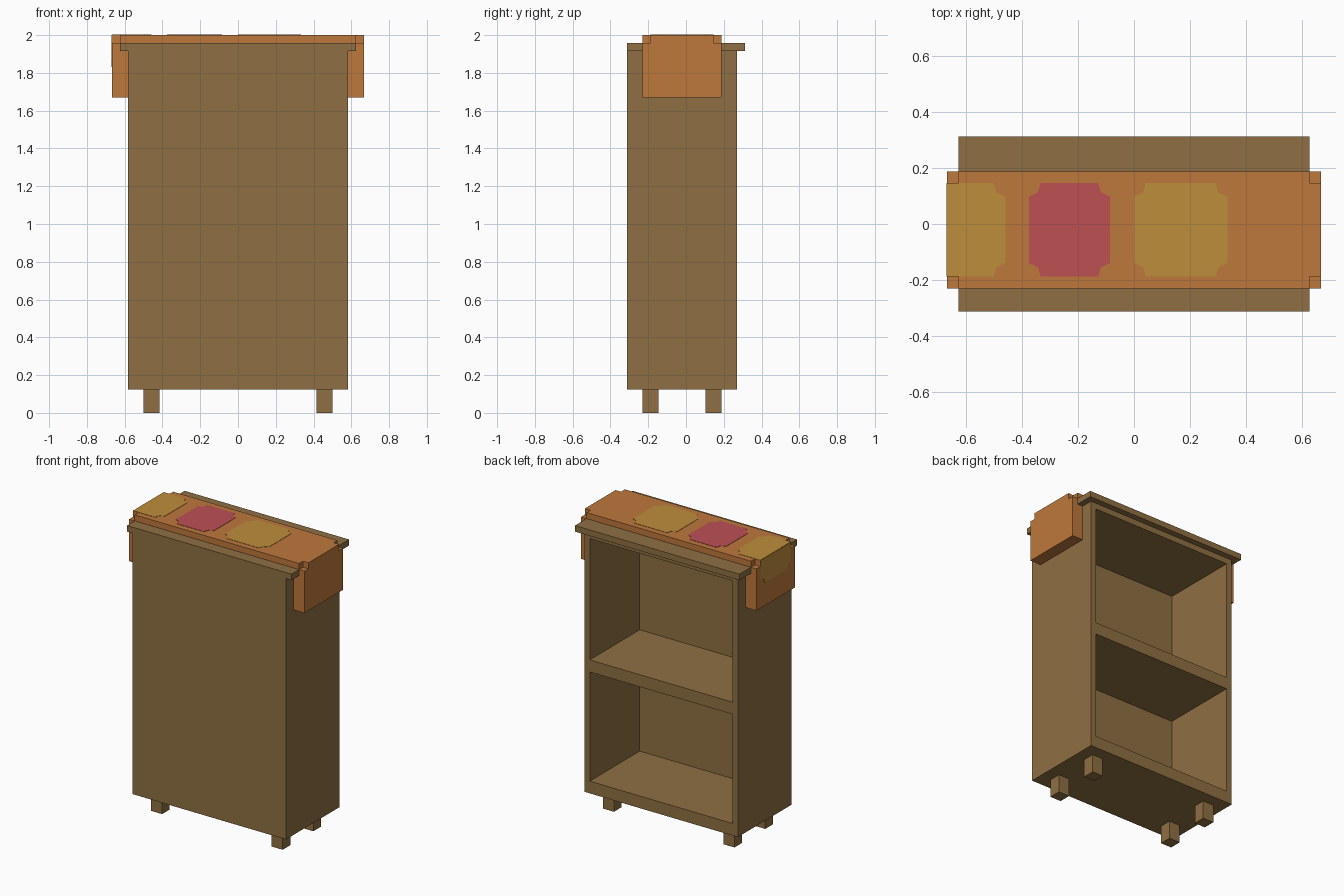
import bpy, bmesh
from mathutils import Vector

if "Cube" in bpy.data.objects:
    bpy.data.objects.remove(bpy.data.objects["Cube"])

U = 1 / 24  # design grid unit


def material(name, rgb):
    m = bpy.data.materials.new(name)
    lin = [((c / 255 + 0.055) / 1.055) ** 2.4 for c in rgb]
    m.diffuse_color = (*lin, 1)
    m.use_nodes = True
    m.node_tree.nodes["Principled BSDF"].inputs["Base Color"].default_value = m.diffuse_color
    return m


WOOD = material("brown wood", (143, 111, 66))
CLOTH = material("orange cloth", (190, 120, 60))
GOLD = material("gold patch", (190, 141, 60))
PINK = material("pink patch", (190, 80, 84))


def prism(name, outline, offset, mat):
    """Extrude a flat 3D outline along an offset vector."""
    bm = bmesh.new()
    face = bm.faces.new([bm.verts.new(p) for p in outline])
    new = bmesh.ops.extrude_face_region(bm, geom=[face])["geom"]
    verts = [g for g in new if isinstance(g, bmesh.types.BMVert)]
    bmesh.ops.translate(bm, verts=verts, vec=Vector(offset))
    bmesh.ops.recalc_face_normals(bm, faces=bm.faces)
    me = bpy.data.meshes.new(name)
    bm.to_mesh(me)
    bm.free()
    me.materials.append(mat)
    ob = bpy.data.objects.new(name, me)
    bpy.context.collection.objects.link(ob)
    return ob


def box(name, x, y, z, mat):
    """Box from (min, max) pairs in grid units."""
    (a, b), (c, d), (e, f) = [(p * U, q * U) for p, q in (x, y, z)]
    return prism(name, [(a, c, e), (b, c, e), (b, d, e), (a, d, e)],
                 (0, 0, f - e), mat)


def cut(target, cutters):
    for c in cutters:
        mod = target.modifiers.new("cut", 'BOOLEAN')
        mod.operation, mod.solver, mod.object = 'DIFFERENCE', 'EXACT', c
        bpy.context.view_layer.objects.active = target
        bpy.ops.object.modifier_apply(modifier=mod.name)
        bpy.data.objects.remove(c)


# Cabinet with two open compartments at the back
cabinet = box("cabinet", (-14, 14), (-7.5, 6.5), (3, 46), WOOD)
cut(cabinet, [box("opening", (-13, 13), (-6.5, 8), z, WOOD)
              for z in ((5, 23), (25, 45))])

# Overhanging top board
box("top_board", (-15, 15), (-7.5, 7.5), (46, 47), WOOD)

# Four feet
for x in (-12, 10):
    for y in (-5.5, 2.5):
        box("foot", (x, x + 2), (y, y + 2), (0, 3), WOOD)

# Runner draped over the top board, with notched corners
half = [(16, 48), (16, 40.1), (14, 40.1), (14, 46), (15, 46), (15, 47)]
profile = half + [(-x, z) for x, z in reversed(half)]
runner = prism("runner", [(x * U, -5.5 * U, z * U) for x, z in profile],
               (0, 10 * U, 0), CLOTH)
cut(runner, [box("notch", x, y, (47, 49), CLOTH)
             for x in ((-17, -15), (15, 17))
             for y in ((-6, -4.5), (3.5, 5))])


def patch_outline(u0, u1, v0, v1, notch_start=True):
    """Rectangle with stepped corners; the u0 end may stay square."""
    pts = []
    corners = [(u0, v0, 1, 1), (u1, v0, -1, 1),
               (u1, v1, -1, -1), (u0, v1, 1, -1)]
    for i, (u, v, su, sv) in enumerate(corners):
        if u == u0 and not notch_start:
            pts.append((u, v))
            continue
        steps = [(0, 0.048), (0.033, 0.033), (0.042, 0)]
        if i % 2:
            steps.reverse()
        pts += [(u + su * a, v + sv * b) for a, b in steps]
    return pts


# Coloured patches on the runner
V0, V1, T = -4.5 * U, 3.5 * U, 0.002
for name, u0, u1, mat, start in (
        ("gold_patch", 0, 0.333, GOLD, True),
        ("pink_patch", -0.375, -0.085, PINK, True),
        ("end_patch", -16 * U, -0.458, GOLD, False)):
    prism(name, [(u, v, 2) for u, v in patch_outline(u0, u1, V0, V1, start)],
          (0, 0, T), mat)

# End patch folding down the left drop
prism("end_patch_drop",
      [(-16 * U, v, 2 - u) for u, v in patch_outline(0, 0.17, V0, V1, False)],
      (-T, 0, 0), GOLD)
